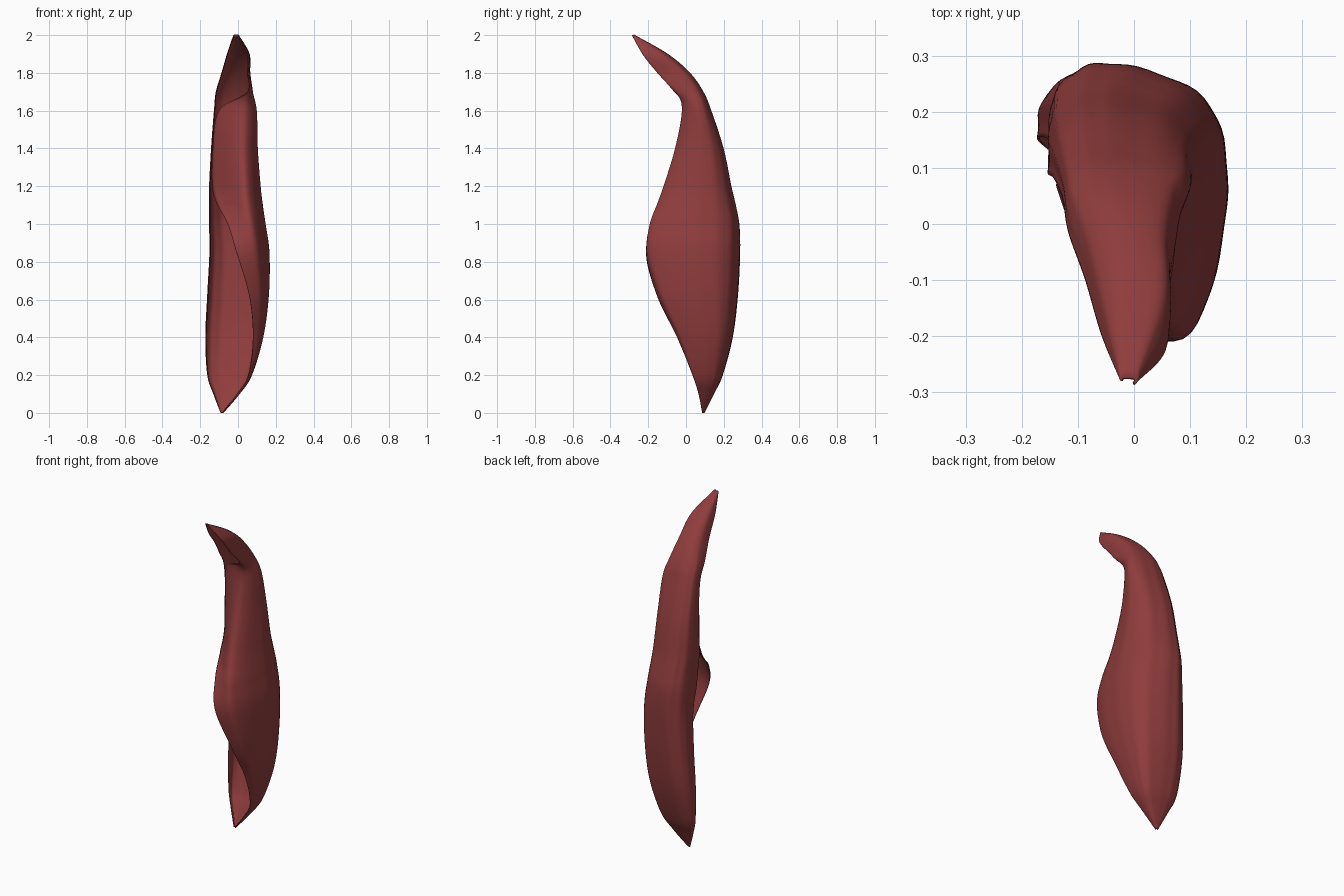
import bpy
import math
from mathutils import Vector

if "Cube" in bpy.data.objects:
    bpy.data.objects.remove(bpy.data.objects["Cube"])

# Curled leaf: z, left x, right x, left-edge y, back y, front y, front-edge x, front-edge y
ROWS = [
    (0.00, -.090, -.080, .090, .095, .088, -.082, .088),
    (0.10, -.128, .005, .115, .145, .066, -.005, .068),
    (0.20, -.160, .070, .140, .192, .035, .055, .036),
    (0.40, -.170, .130, .152, .245, -.045, .080, -.045),
    (0.62, -.160, .160, .155, .272, -.155, .060, -.152),
    (0.85, -.148, .163, .145, .284, -.232, -.008, -.210),
    (1.00, -.150, .142, .115, .281, -.230, -.055, -.140),
    (1.10, -.150, .127, .100, .262, -.197, -.108, -.015),
    (1.20, -.150, .115, .088, .238, -.155, -.136, .065),
    (1.40, -.140, .100, .080, .196, -.083, -.132, .065),
    (1.60, -.125, .095, .045, .131, -.036, -.100, .035),
    (1.70, -.115, .076, -.015, .089, -.060, .050, -.060),
    (1.80, -.085, .062, -.100, .018, -.150, .050, -.150),
    (1.90, -.056, .058, -.198, -.100, -.230, .050, -.230),
    (2.00, -.022, .002, -.280, -.275, -.285, -.002, -.284),
]
ALONG, AROUND = 10, 10   # samples per span


def mix(a, b, t):
    return a + (b - a) * t


def smooth_path(pts, steps):
    """Catmull-Rom curve through the points."""
    p = [pts[0] * 2 - pts[1]] + list(pts) + [pts[-1] * 2 - pts[-2]]
    out = []
    for i in range(1, len(p) - 2):
        a, b, c, d = p[i - 1:i + 3]
        for k in range(steps):
            t = k / steps
            out.append(0.5 * (b * 2 + (c - a) * t + (a * 2 - b * 5 + c * 4 - d) * t ** 2
                              + (b * 3 - a - c * 3 + d) * t ** 3))
    return out + [pts[-1].copy()]


def section(z, xl, xr, yl, yb, yf, xe, ye):
    """Hook-shaped cross-section from the left edge, round the back, to the front edge."""
    return [Vector(q) for q in (
        (xl, yl, z),
        (mix(xl, xr, .04), mix(yl, yb, .7), z),
        (mix(xl, xr, .34), yb, z),
        (mix(xl, xr, .87), mix(yb, yf, .12), z),
        (xr, mix(yb, yf, .45), z),
        (mix(xe, xr, .68), mix(yb, yf, .9), z),
        (xe, ye, z))]


# Loft the sections into one sheet
sections = [section(*r) for r in ROWS]
rails = [smooth_path(list(col), ALONG) for col in zip(*sections)]
rings = [smooth_path(list(ring), AROUND) for ring in zip(*rails)]
n, m = len(rings), len(rings[0])
verts = []
for i, ring in enumerate(rings):
    fade = math.sin(math.pi * i / (n - 1))
    for j, v in enumerate(ring):
        # faint lengthwise veins
        r = 1 + .007 * fade * math.sin(j * 1.1 + .03 * i)
        verts.append((v.x * r, v.y * r, min(max(v.z, 0), 2)))
faces = [(i * m + j, i * m + j + 1, (i + 1) * m + j + 1, (i + 1) * m + j)
         for i in range(n - 1) for j in range(m - 1)]
mesh = bpy.data.meshes.new("curled_leaf")
mesh.from_pydata(verts, [], faces)
leaf = bpy.data.objects.new("curled_leaf", mesh)
bpy.context.collection.objects.link(leaf)

# Thin sheet thickness
sol = leaf.modifiers.new("thickness", 'SOLIDIFY')
sol.thickness = .005
sol.offset = 0

# Dried red colour
mat = bpy.data.materials.new("dried_red")
mat.diffuse_color = (.28, .046, .046, 1)
mat.use_nodes = True
mat.node_tree.nodes["Principled BSDF"].inputs["Base Color"].default_value = mat.diffuse_color
mesh.materials.append(mat)

bpy.context.view_layer.objects.active = leaf
leaf.select_set(True)
bpy.ops.object.shade_smooth_by_angle(angle=math.radians(50))
